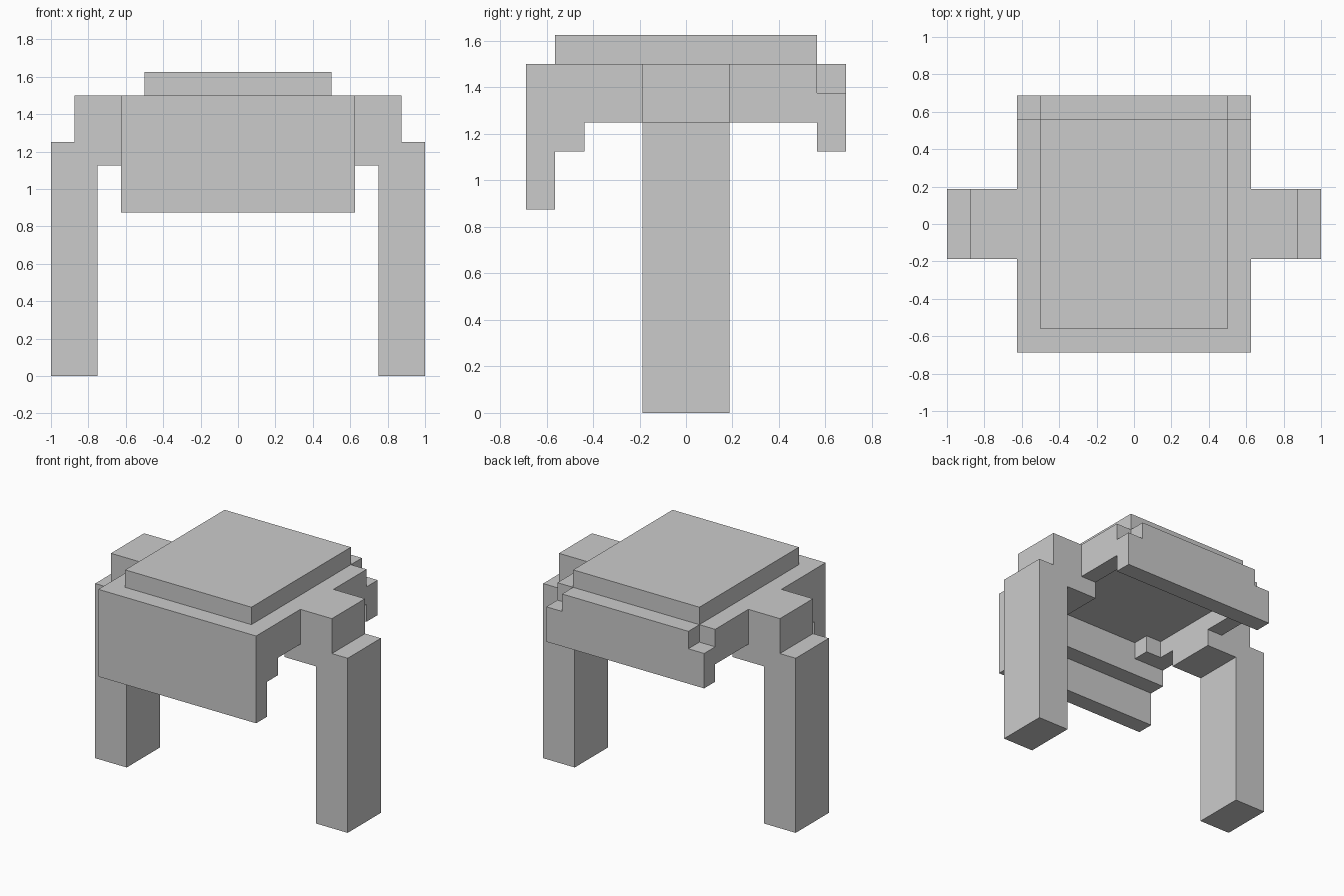
import bpy, bmesh

if "Cube" in bpy.data.objects:
    bpy.data.objects.remove(bpy.data.objects["Cube"])


def prism(name, points, axis, lo, hi):
    """Extrude a 2D profile along an axis; points use the two other axes in order."""
    i = "xyz".index(axis)
    bm = bmesh.new()
    verts = []
    for p in points:
        co = list(p)
        co.insert(i, lo)
        verts.append(bm.verts.new(co))
    face = bm.faces.new(verts)
    ext = bmesh.ops.extrude_face_region(bm, geom=[face])["geom"]
    step = [0, 0, 0]
    step[i] = hi - lo
    bmesh.ops.translate(bm, vec=step, verts=[e for e in ext if isinstance(e, bmesh.types.BMVert)])
    bmesh.ops.recalc_face_normals(bm, faces=bm.faces)
    mesh = bpy.data.meshes.new(name)
    bm.to_mesh(mesh)
    bm.free()
    obj = bpy.data.objects.new(name, mesh)
    bpy.context.collection.objects.link(obj)
    return obj


def rect(a0, a1, b0, b1):
    return [(a0, b0), (a1, b0), (a1, b1), (a0, b1)]


def cut(target, cutter):
    mod = target.modifiers.new(cutter.name, 'BOOLEAN')
    mod.operation = 'DIFFERENCE'
    mod.solver = 'EXACT'
    mod.object = cutter
    cutter.hide_render = True
    cutter.hide_viewport = True


# Hood: side profile with the deep front plate, inner step and rear plate
hood = prism("hood", [
    (-.6875, .875), (-.5625, .875), (-.5625, 1.125), (-.4375, 1.125),
    (-.4375, 1.25), (.5625, 1.25), (.5625, 1.125), (.6875, 1.125),
    (.6875, 1.5), (-.6875, 1.5)], 'x', -.625, .625)

# Recess under the hood, with small blocks left in the front corners
cut(hood, prism("recess_cutter", [
    (-.375, -.4375), (.375, -.4375), (.375, -.3125), (.5, -.3125),
    (.5, .4375), (-.5, .4375), (-.5, -.3125), (-.375, -.3125)], 'z', 1.2, 1.375))

# Notches in the upper rear corners
for side, x0, x1 in (("left", -.7, -.5), ("right", .5, .7)):
    cut(hood, prism(side + "_notch_cutter", rect(x0, x1, .5625, .75), 'z', 1.375, 1.6))

# Raised top panel
prism("top_panel", rect(-.5, .5, -.5625, .5625), 'z', 1.5, 1.625)

# Legs with stepped shoulders reaching under the side rims
for side, s in (("left", -1), ("right", 1)):
    profile = [(.75, 0), (1, 0), (1, 1.25), (.875, 1.25), (.875, 1.5),
               (.625, 1.5), (.625, 1.25), (.5, 1.25), (.5, 1.125), (.75, 1.125)]
    prism(side + "_leg", [(s * x, z) for x, z in profile], 'y', -.1875, .1875)
